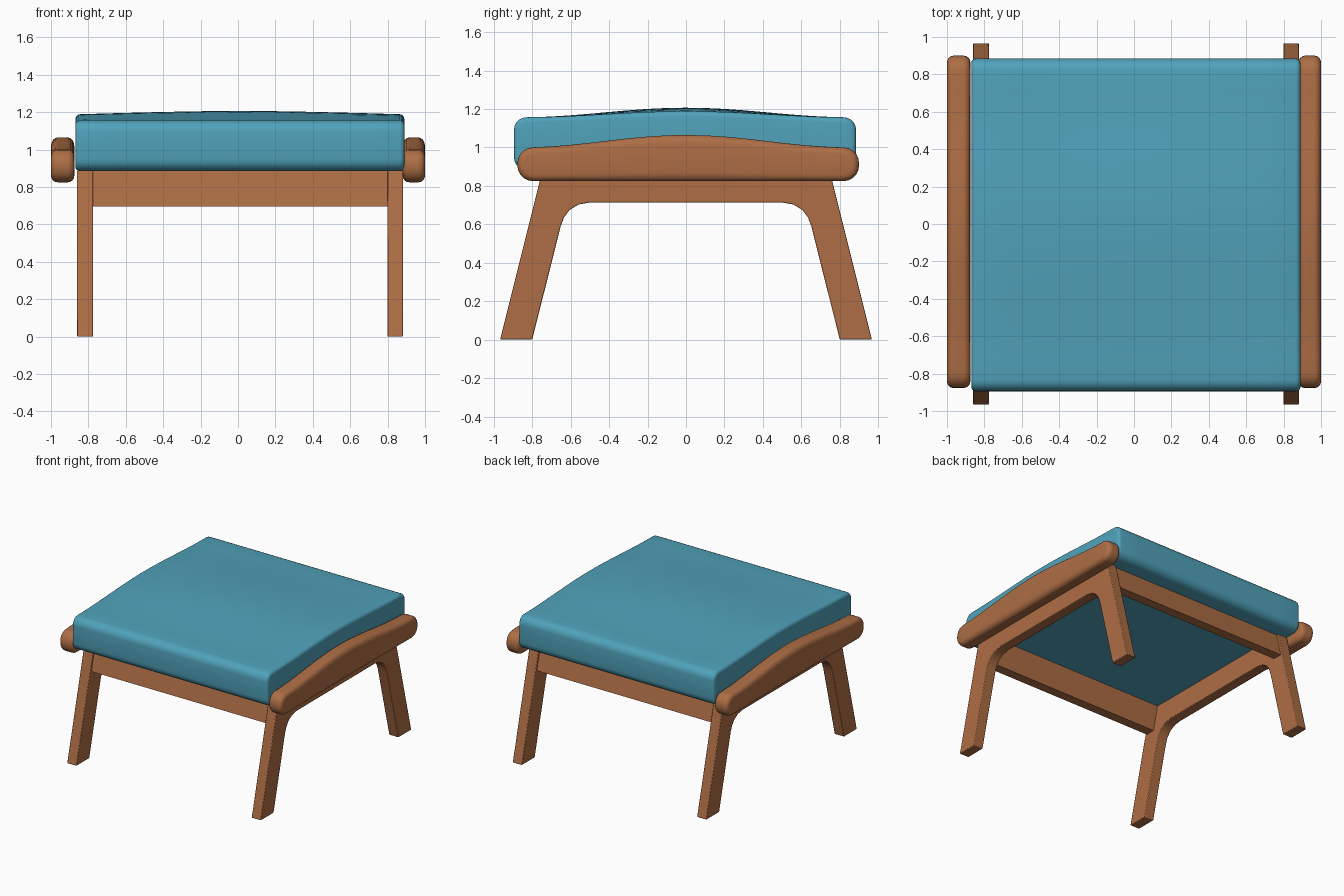
import bpy, bmesh, math
from mathutils import Vector

if "Cube" in bpy.data.objects:
    bpy.data.objects.remove(bpy.data.objects["Cube"])


def material(name, rgb):
    m = bpy.data.materials.new(name)
    m.diffuse_color = (*rgb, 1)
    m.use_nodes = True
    m.node_tree.nodes["Principled BSDF"].inputs["Base Color"].default_value = m.diffuse_color
    return m


wood = material("warm wood", (0.42, 0.155, 0.06))
fabric = material("teal fabric", (0.08, 0.36, 0.49))


def finish(name, bm, mat):
    bmesh.ops.recalc_face_normals(bm, faces=bm.faces)
    me = bpy.data.meshes.new(name)
    bm.to_mesh(me)
    bm.free()
    me.materials.append(mat)
    ob = bpy.data.objects.new(name, me)
    bpy.context.collection.objects.link(ob)
    bpy.ops.object.select_all(action='DESELECT')
    ob.select_set(True)
    bpy.context.view_layer.objects.active = ob
    bpy.ops.object.shade_smooth_by_angle(angle=math.radians(35))
    return ob


def extrude_x(name, profile, x0, x1, mat, bevel=0.0):
    """Extrude a (y, z) outline from x0 to x1."""
    bm = bmesh.new()
    face = bm.faces.new([bm.verts.new((x0, y, z)) for y, z in profile])
    new = bmesh.ops.extrude_face_region(bm, geom=[face])["geom"]
    bmesh.ops.translate(bm, vec=(x1 - x0, 0, 0),
                        verts=[v for v in new if isinstance(v, bmesh.types.BMVert)])
    ob = finish(name, bm, mat)
    if bevel:
        mod = ob.modifiers.new("soft edges", 'BEVEL')
        mod.width, mod.segments = bevel, 2
    return ob


def soft_block(name, lo, hi, r_profile, r_edge, hump, mat):
    """Rounded block whose upper half is lifted by hump(u, y), u = -1..1 across x."""
    lo, hi = Vector(lo), Vector(hi)
    bm = bmesh.new()
    bmesh.ops.create_cube(bm, size=1)
    for v in bm.verts:
        v.co = Vector([lo[i] + (v.co[i] + 0.5) * (hi[i] - lo[i]) for i in range(3)])
    # round the side profile, then the rims of both end caps
    along_x = [e for e in bm.edges if abs(e.verts[0].co.x - e.verts[1].co.x) > 0.01]
    bmesh.ops.bevel(bm, geom=along_x, offset=r_profile, segments=5, profile=0.5, affect='EDGES')
    rims = [e for e in bm.edges if abs(e.verts[0].co.x - e.verts[1].co.x) < 1e-4
            and len(e.link_faces) == 2 and any(abs(f.normal.x) > 0.9 for f in e.link_faces)]
    bmesh.ops.bevel(bm, geom=rims, offset=r_edge, segments=4, profile=0.5, affect='EDGES')
    # slice so the block can bend
    for axis, n in ((1, 16), (0, 10)):
        for i in range(1, n):
            co, no = Vector((0, 0, 0)), Vector((0, 0, 0))
            inner = r_profile if axis else r_edge
            a, b = lo[axis] + inner + 0.005, hi[axis] - inner - 0.005
            co[axis], no[axis] = a + (b - a) * i / n, 1
            bmesh.ops.bisect_plane(bm, geom=bm.verts[:] + bm.edges[:] + bm.faces[:],
                                   plane_co=co, plane_no=no, dist=1e-5)
    for v in bm.verts:
        t = (v.co.z - lo.z) / (hi.z - lo.z)
        u = 2 * (v.co.x - lo.x) / (hi.x - lo.x) - 1
        v.co.z += t * hump(u, v.co.y)
    return finish(name, bm, mat)


def arch(y):
    return 0.5 + 0.5 * math.cos(math.pi * min(abs(y) / 0.86, 1))


# Cushion, crowned along y and slightly along x
soft_block("seat_cushion", (-0.87, -0.895, 0.885), (0.89, 0.885, 1.157), 0.065, 0.025,
           lambda u, y: arch(y) * (0.031 + 0.019 * (1 - abs(u) ** 1.5)), fabric)

# Arched side rails
for side, x0, x1 in (("left", -1.0, -0.875), ("right", 0.88, 1.0)):
    soft_block(side + "_side_rail", (x0, -0.877, 0.825), (x1, 0.9, 1.0), 0.08, 0.035,
               lambda u, y: 0.065 * arch(y), wood)

# Side frames: splayed legs joined by a rounded apron
half = [(0.50, 0.714), (0.56, 0.703), (0.605, 0.675), (0.635, 0.635), (0.652, 0.59),
        (0.80, 0.0), (0.967, 0.0), (0.745, 0.888)]
outline = half + [(-y, z) for y, z in reversed(half)]
for side, x0, x1 in (("left", -0.86, -0.775), ("right", 0.798, 0.882)):
    extrude_x(side + "_leg_frame", outline, x0, x1, wood, 0.005)

# Cross rails, tilted with the legs
for side, s in (("front", -1), ("back", 1)):
    rail = [(0.775, 0.695), (0.728, 0.888), (0.65, 0.888), (0.697, 0.695)]
    extrude_x(side + "_cross_rail", [(s * y, z) for y, z in rail], -0.78, 0.80, wood)
